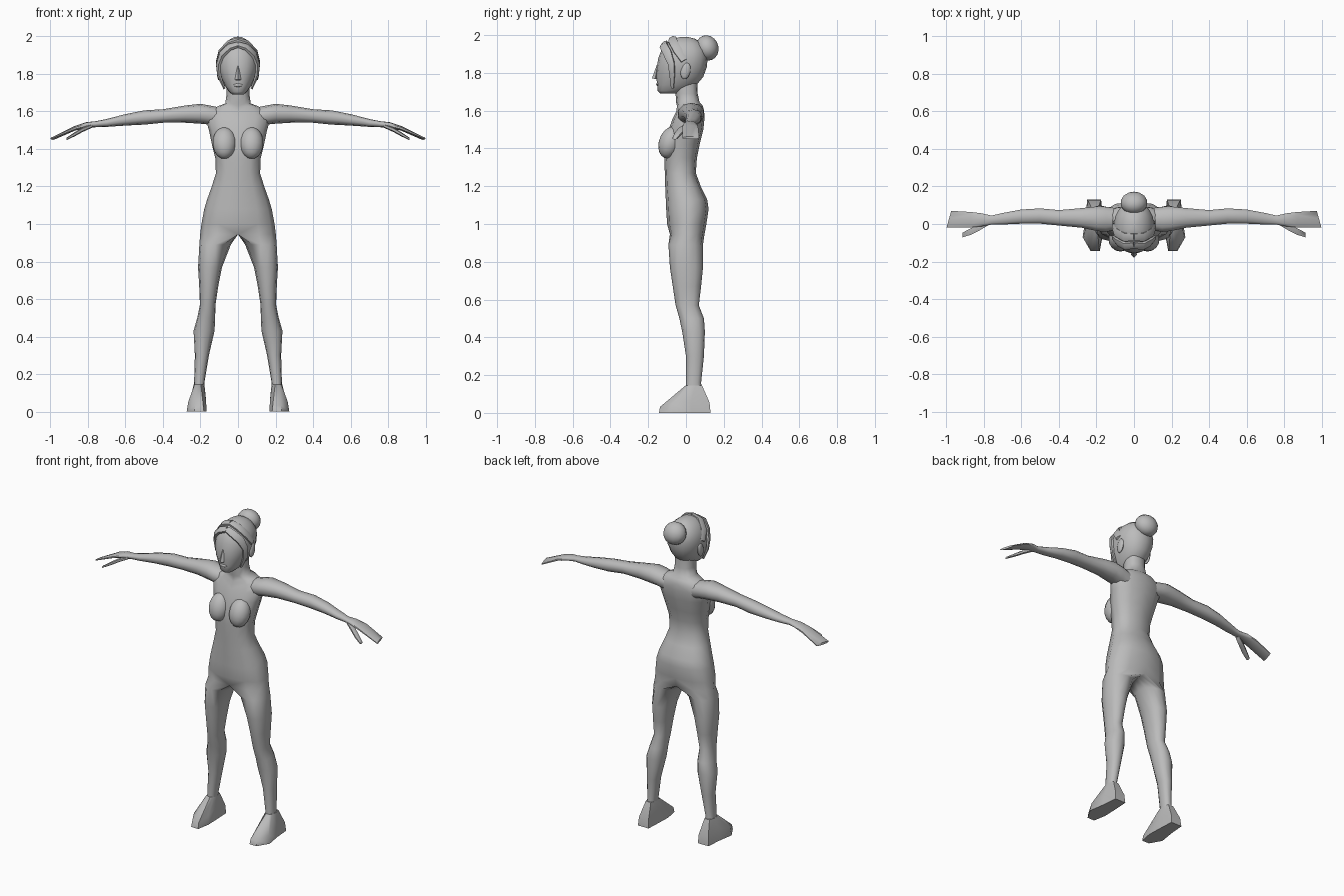
import bpy, bmesh, math
from mathutils import Vector, Matrix

if "Cube" in bpy.data.objects:
    bpy.data.objects.remove(bpy.data.objects["Cube"])

skin = bpy.data.materials.new("plain grey")
skin.diffuse_color = (0.5, 0.5, 0.5, 1)
skin.use_nodes = True
skin.node_tree.nodes["Principled BSDF"].inputs["Base Color"].default_value = skin.diffuse_color


def finish(bm, name, mirror=False, angle=60):
    bmesh.ops.recalc_face_normals(bm, faces=bm.faces)
    me = bpy.data.meshes.new(name)
    bm.to_mesh(me)
    bm.free()
    ob = bpy.data.objects.new(name, me)
    bpy.context.collection.objects.link(ob)
    me.materials.append(skin)
    bpy.ops.object.select_all(action='DESELECT')
    ob.select_set(True)
    bpy.context.view_layer.objects.active = ob
    bpy.ops.object.shade_smooth_by_angle(angle=math.radians(angle))
    if mirror:
        m = ob.modifiers.new("mirror", 'MIRROR')
        m.use_clip = True
        m.merge_threshold = 0.001
    return ob


def loft(rings, seam=False):
    """Skin a list of equal rings; with seam, drop faces lying on x = 0."""
    bm = bmesh.new()
    vs = [[bm.verts.new(p) for p in r] for r in rings]
    n = len(rings[0])
    for a, b in zip(vs, vs[1:]):
        for i in range(n):
            j = (i + 1) % n
            q = (a[i], a[j], b[j], b[i])
            if not (seam and all(abs(v.co.x) < 1e-5 for v in q)):
                bm.faces.new(q)
    bm.faces.new(vs[0])
    bm.faces.new(vs[-1])
    return bm


def power(v, e):
    return math.copysign(abs(v) ** e, v)


def oval(u0, u1, v0, v1, n=12, e=0.9):
    """Rounded closed section inside the box u0..u1, v0..v1."""
    out = []
    for i in range(n):
        a = 2 * math.pi * i / n - math.pi / 2
        out.append(((u0 + u1) / 2 + (u1 - u0) / 2 * power(math.cos(a), e),
                    (v0 + v1) / 2 + (v1 - v0) / 2 * power(math.sin(a), e)))
    return out


def blob(name, loc, size, tilt=0, mirror=False, seg=14, rings=9):
    bm = bmesh.new()
    bmesh.ops.create_uvsphere(bm, u_segments=seg, v_segments=rings, radius=1)
    bm.transform(Matrix.Translation(loc) @ Matrix.Rotation(tilt, 4, 'X') @ Matrix.Diagonal((*size, 1)))
    return finish(bm, name, mirror)


def sweep(path, n=6):
    """Flat strand through (x, y, z, width, thickness) points on the head."""
    rings = []
    pts = [Vector(p[:3]) for p in path]
    for i, p in enumerate(pts):
        t = (pts[min(i + 1, len(pts) - 1)] - pts[max(i - 1, 0)]).normalized()
        out = p - Vector((0, -0.03, 1.83))
        out = (out - t * out.dot(t)).normalized()
        side = t.cross(out)
        w, h = path[i][3:]
        rings.append([p + side * u + out * v for u, v in oval(-w, w, -h, h, n)])
    return loft(rings)


# Body: each half runs from ankle to neck; legs are full rings, torso is a half ring
legs = [  # z, inner x, outer x, front y, back y
    (.12, .18, .235, .0, .085), (.16, .178, .234, .0, .08), (.30, .155, .23, .0, .095),
    (.43, .125, .237, -.02, .10), (.50, .122, .217, -.035, .095), (.57, .12, .203, -.055, .068),
    (.67, .105, .207, -.07, .08), (.77, .085, .213, -.085, .09), (.89, .038, .206, -.093, .09)]
trunk = [  # z, half width, front y, back y
    (.945, .202, -.085, .098), (1.0, .195, -.1, .108), (1.08, .18, -.105, .12), (1.13, .165, -.107, .112),
    (1.20, .14, -.11, .078), (1.27, .118, -.112, .052), (1.35, .121, -.115, .058),
    (1.42, .138, -.112, .072), (1.50, .155, -.092, .092), (1.56, .172, -.07, .098),
    (1.60, .155, -.05, .096), (1.627, .11, -.048, .088), (1.643, .068, -.052, .072),
    (1.69, .061, -.055, .062), (1.75, .06, -.055, .06)]
rings = [[(x, y, z) for x, y in oval(a, b, f, k)] for z, a, b, f, k in legs]
for z, w, f, k in trunk:
    sec = oval(-w, w, f, k, 12, .85)
    rings.append([(x, y, z) for x, y in sec[:7]] +
                 [(0, k + (f - k) * i / 6, z) for i in range(1, 6)])
for r in rings[len(legs):]:
    r[0], r[6] = (0, *r[0][1:]), (0, *r[6][1:])
bm = loft(rings, seam=True)
bmesh.ops.delete(bm, geom=[v for v in bm.verts if not v.link_faces], context='VERTS')
finish(bm, "body", True, 80)

# Bust
blob("bust", (.072, -.083, 1.432), (.064, .06, .088), math.radians(-20), True)

# Feet: ankle, upper and sole outlines, heel first
sole = [(.175, .13), (.25, .13), (.258, .03), (.274, -.07), (.232, -.143), (.182, -.143), (.167, -.06), (.17, .03)]
ankle = [(.19, .085), (.226, .085), (.236, .05), (.232, .012), (.22, -.002), (.198, -.002), (.184, .012), (.179, .05)]
tops = (.055, .055, .07, .05, .032, .032, .055, .075)
mid = [((s[0] * .8 + a[0] * .2), s[1] * .96, z) for s, a, z in zip(sole, ankle, tops)]
finish(loft([[(x, y, 0) for x, y in sole], mid, [(x, y, .145) for x, y in ankle]]), "foot", True, 50)

# Arms with flat mitten hands
arm = [  # x, low z, high z, front y, back y
    (.08, 1.51, 1.618, -.03, .085), (.15, 1.53, 1.632, -.045, .095), (.20, 1.535, 1.641, -.04, .096),
    (.28, 1.54, 1.632, -.022, .087), (.40, 1.54, 1.612, -.01, .076), (.50, 1.53, 1.606, .0, .085),
    (.60, 1.525, 1.586, .0, .079), (.70, 1.518, 1.56, -.004, .06), (.76, 1.516, 1.548, -.004, .046),
    (.81, 1.512, 1.543, -.014, .058), (.87, 1.498, 1.523, -.02, .066), (.985, 1.449, 1.463, -.02, .072)]
rings = [[(x, y, z) for y, z in oval(f, k, a, b, 10)] for x, a, b, f, k in arm]
rings[-1] = [(x + .015 - .28 * (y + .02), y, z) for x, y, z in rings[-1]]
for r in (rings[-1],):
    r[:] = [(min(x, 1.0), y, z) for x, y, z in r]
finish(loft(rings), "arm", True, 60)

# Thumbs
thumb = [(.775, -.008, .025, 1.515, 1.535), (.83, -.04, .0, 1.49, 1.515),
         (.87, -.06, -.02, 1.468, 1.49), (.915, -.073, -.045, 1.447, 1.46)]
finish(loft([[(x, y, z) for y, z in oval(f, k, a, b, 6)] for x, f, k, a, b in thumb]), "thumb", True)

# Head
head = [  # z, half width, front y, back y
    (1.69, .03, -.135, -.05), (1.705, .048, -.15, -.0), (1.735, .07, -.152, .055), (1.78, .092, -.158, .092),
    (1.83, .106, -.155, .11), (1.88, .108, -.146, .115), (1.92, .098, -.13, .108),
    (1.955, .076, -.105, .085), (1.98, .045, -.07, .05), (1.99, .012, -.03, .01)]
finish(loft([[(x, y, z) for x, y in oval(-w, w, f, k, 16)] for z, w, f, k in head]), "head", False, 80)

# Nose and lips
bm = bmesh.new()
bmesh.ops.create_cone(bm, segments=4, radius1=.017, radius2=.004, depth=.075, cap_ends=True)
bm.transform(Matrix.Translation((0, -.157, 1.805)) @ Matrix.Rotation(math.radians(-10), 4, 'X'))
finish(bm, "nose", False, 70)
blob("lips", (0, -.15, 1.74), (.026, .008, .009), 0, False, 10, 6)

# Swept hair framing the face, parted in the middle
strand = [(0, -.112, 1.957, .02, .012), (.045, -.118, 1.943, .024, .014), (.085, -.098, 1.905, .026, .014),
          (.106, -.078, 1.85, .02, .011), (.101, -.073, 1.79, .016, .009), (.072, -.072, 1.72, .008, .006)]
finish(sweep(strand), "hair_fringe", True, 70)
crown = [(0, -.07, 1.983, .022, .012), (.05, -.07, 1.968, .026, .012),
         (.093, -.045, 1.92, .026, .012), (.108, -.01, 1.865, .02, .01)]
finish(sweep(crown), "hair_crown", True, 70)

# Ears and hair bun
blob("ear", (.101, -.002, 1.81), (.012, .026, .045), math.radians(-12), True, 10, 7)
blob("hair_bun", (0, .112, 1.932), (.072, .06, .068), math.radians(20), False, 14, 9)
